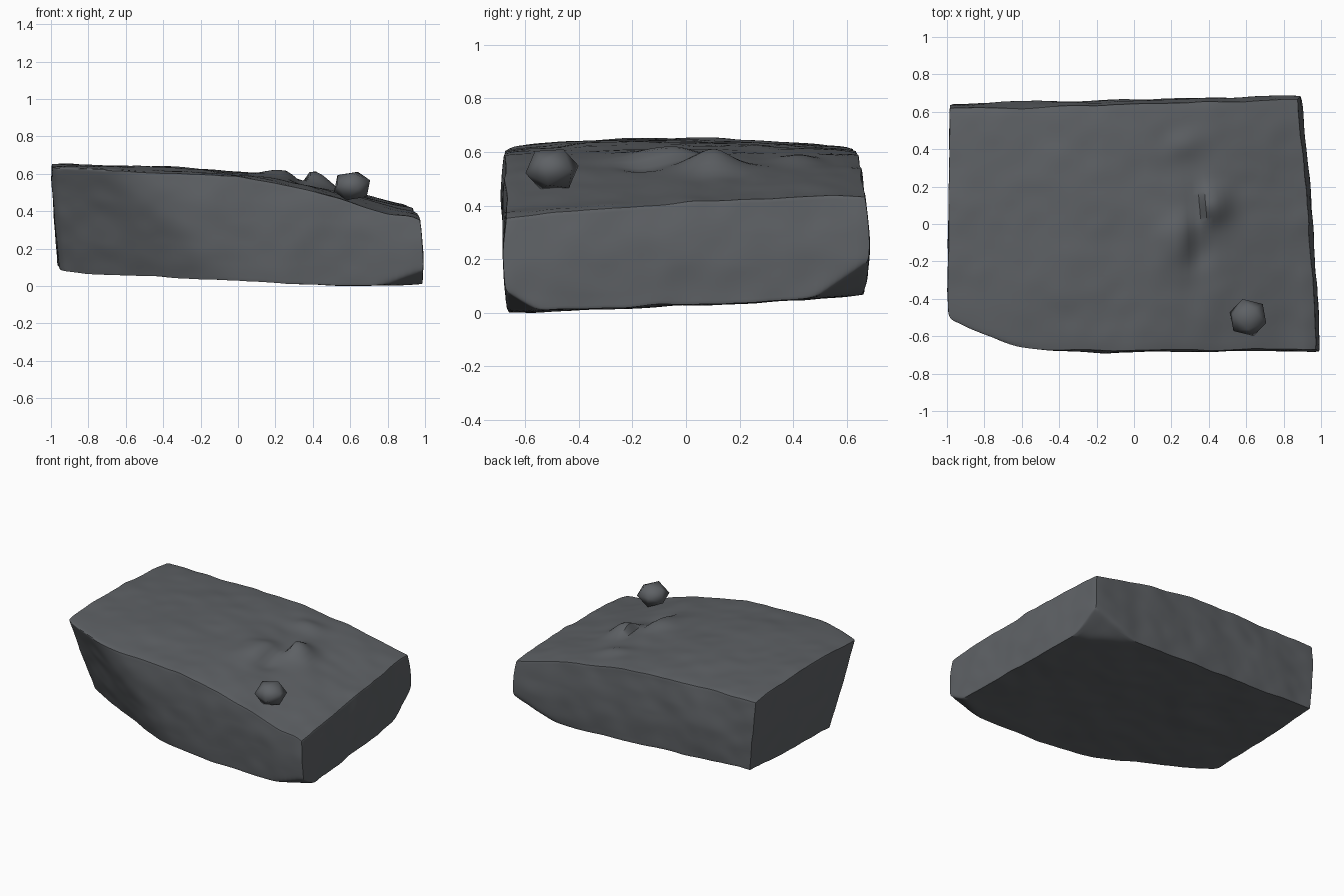
import bpy, bmesh, math
from mathutils import Vector, noise

if "Cube" in bpy.data.objects:
    bpy.data.objects.remove(bpy.data.objects["Cube"])


def interp(pts, x):
    for (x0, z0), (x1, z1) in zip(pts, pts[1:]):
        if x <= x1:
            return z0 + (z1 - z0) * max(0, x - x0) / (x1 - x0)
    return pts[-1][1]


def bilinear(c, u, v):
    f = c[0].lerp(c[1], u)
    return f.lerp(c[2].lerp(c[3], u), v)


def step(a, b, x):
    t = min(1, max(0, (x - a) / (b - a)))
    return t * t * (3 - 2 * t)


def gauss(x, y, cx, cy, sx, sy):
    return math.exp(-((x - cx) / sx) ** 2 - ((y - cy) / sy) ** 2)


# outlines (front left, front right, back left, back right) and top profiles
top_c = [Vector(p) for p in ((-.995, -.68), (.975, -.67), (-.985, .615), (.87, .665))]
bot_c = [Vector(p) for p in ((-.965, -.665), (.985, -.66), (-.955, .64), (.895, .67))]
front_top = [(-1, .63), (-.7, .628), (-.3, .615), (0, .595), (.2, .56), (.4, .52),
             (.6, .46), (.8, .405), (.93, .385), (1, .35)]
back_top = [(-1, .62), (-.3, .615), (.1, .59), (.4, .55), (.7, .49), (.88, .445), (1, .42)]


def top_z(x, y, v):
    z = interp(front_top, x) * (1 - v) + interp(back_top, x) * v
    z += (.028 - .012 * x) * math.sin(math.pi * v) ** .7
    # bumps and the broken ledge on the slope
    z += .07 * step(.345, .375, x) * gauss(x, y, .41, .1, .09, .09)
    z += .04 * (1 - step(.27, .31, x)) * gauss(x, y, .25, -.08, .12, .15)
    z += .025 * gauss(x, y, .27, .42, .09, .08)
    z -= .025 * gauss(x, y, .36, -.16, .07, .09)
    return z


def bot_z(x, y):
    return .012 + .045 * max(0, .6 - x) + .045 * (y + .65)


# planes that cut the broken corners, each with its softness and a flag for a level push:
# front left side, back right underside, front right underside
cuts = []
for pts, soft, level in ((((-1, -.5, .65), (-.6, -.69, .65), (-.78, -.37, .1)), .025, True),
                         (((1, .4, .05), (.92, .68, .21), (.45, .69, .06)), .012, False),
                         (((1, -.5, .0), (1, -.68, .11), (.75, -.67, .01)), .006, False)):
    a, b, c = (Vector(p) for p in pts)
    n = (b - a).cross(c - a).normalized()
    if n.dot(Vector((0, 0, .3)) - a) > 0:
        n = -n
    push = Vector((n.x, n.y, 0)) if level else n.copy()
    push /= push.dot(n)
    cuts.append((a, n, push, soft))

# one dark slate material for all the stone
slate = bpy.data.materials.new("slate")
slate.diffuse_color = (.112, .12, .13, 1)
slate.use_nodes = True
slate.node_tree.nodes["Principled BSDF"].inputs["Base Color"].default_value = slate.diffuse_color

# rock slab
bm = bmesh.new()
bmesh.ops.create_cube(bm, size=1)
bmesh.ops.subdivide_edges(bm, edges=bm.edges[:], cuts=55, use_grid_fill=True)
for vert in bm.verts:
    u, v, w = (vert.co[i] + .5 for i in range(3))
    p = bilinear(bot_c, u, v).lerp(bilinear(top_c, u, v), w)
    # sides bulge slightly between corners
    p.y += (.015 * (2 * v - 1)) * math.sin(math.pi * w)
    p.x += (.01 * (2 * u - 1)) * math.sin(math.pi * w)
    p.x += .015 * u * math.sin(math.pi * v)
    lo, hi = bot_z(p.x, p.y), top_z(p.x, p.y, v)
    co = Vector((p.x, p.y, lo + (hi - lo) * w))
    for a, n, push, soft in cuts:
        d = n.dot(co - a) / soft
        if d > -6:
            co -= push * soft * (math.log1p(math.exp(d)) if d < 30 else d)
    co += noise.noise_vector(co * 3.5) * .009 + noise.noise_vector(co * 9) * .005
    vert.co = co
bmesh.ops.smooth_vert(bm, verts=bm.verts[:], factor=.25,
                      use_axis_x=True, use_axis_y=True, use_axis_z=True)
low = min(v.co.z for v in bm.verts)
bmesh.ops.translate(bm, verts=bm.verts[:], vec=(0, 0, -low))
mesh = bpy.data.meshes.new("rock_slab")
bm.to_mesh(mesh)
bm.free()
slab = bpy.data.objects.new("rock_slab", mesh)
bpy.context.collection.objects.link(slab)
bpy.context.view_layer.objects.active = slab
slab.select_set(True)
bpy.ops.object.shade_smooth_by_angle(angle=math.radians(35))
mesh.materials.append(slate)

# loose faceted pebble near the front right corner, a face turned up for a six-sided outline
bpy.ops.mesh.primitive_ico_sphere_add(subdivisions=1, radius=.108, rotation=(math.radians(37.4), 0, 0))
pebble = bpy.context.object
pebble.name = "pebble"
bpy.ops.object.transform_apply(location=False, rotation=True, scale=False)
pebble.location = (.61, -.5, .535)
pebble.scale = (1, .97, .8)
bpy.ops.object.shade_smooth_by_angle(angle=math.radians(42))
pebble.data.materials.append(slate)
